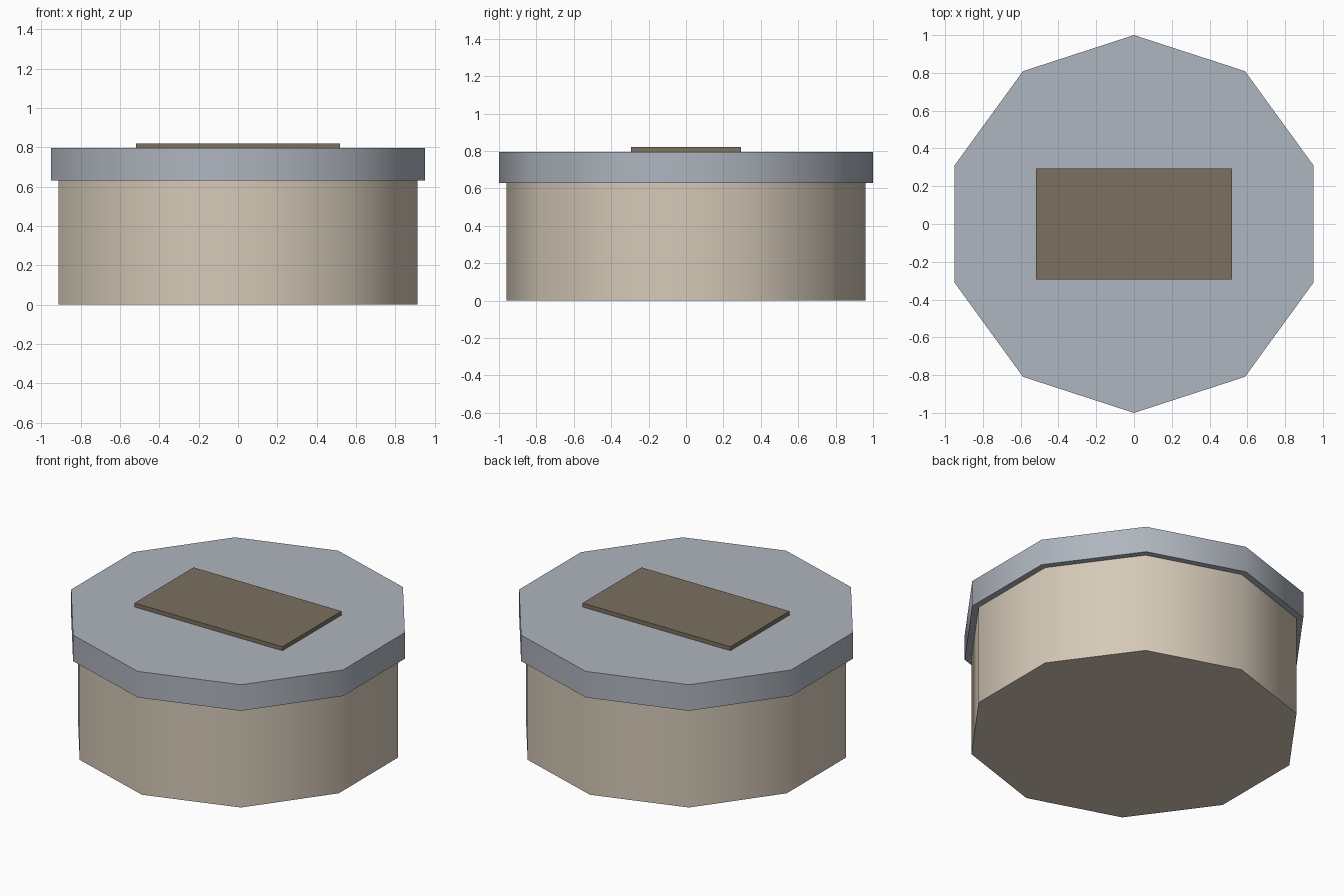
import bpy
import math

cube = bpy.data.objects.get("Cube")
if cube:
    bpy.data.objects.remove(cube, do_unlink=True)


def make_material(name, rgb):
    mat = bpy.data.materials.new(name)
    mat.use_nodes = True
    mat.diffuse_color = (*rgb, 1)
    bsdf = mat.node_tree.nodes["Principled BSDF"]
    bsdf.inputs["Base Color"].default_value = (*rgb, 1)
    bsdf.inputs["Roughness"].default_value = 0.8
    return mat


def finish(name, mat):
    obj = bpy.context.object
    obj.name = obj.data.name = name
    obj.data.materials.append(mat)
    return obj


def drum(name, radius, bottom, top, mat):
    """Ten-sided drum with a corner on +y, smooth round the side, sharp at the rims."""
    bpy.ops.mesh.primitive_cylinder_add(
        vertices=10, radius=radius, depth=top - bottom,
        location=(0, 0, (bottom + top) / 2))
    obj = finish(name, mat)
    bpy.ops.object.shade_smooth_by_angle(angle=math.radians(45))
    return obj


cream = make_material("warm cream", (0.67, 0.59, 0.48))
grey = make_material("cool grey", (0.43, 0.465, 0.52))
brown = make_material("dull brown", (0.20, 0.16, 0.117))

LID_BOTTOM, LID_TOP, LABEL_TOP = 0.63, 0.795, 0.82

# Container and its overhanging lid
drum("container_body", 0.96, 0, LID_BOTTOM, cream)
drum("lid", 1.0, LID_BOTTOM, LID_TOP, grey)

# Flat panel lying on the lid
bpy.ops.mesh.primitive_cube_add(size=1, location=(0, 0, (LID_TOP + LABEL_TOP) / 2))
panel = finish("lid_panel", brown)
panel.scale = (1.035, 0.59, LABEL_TOP - LID_TOP)
bpy.ops.object.transform_apply(location=False, rotation=False, scale=True)
